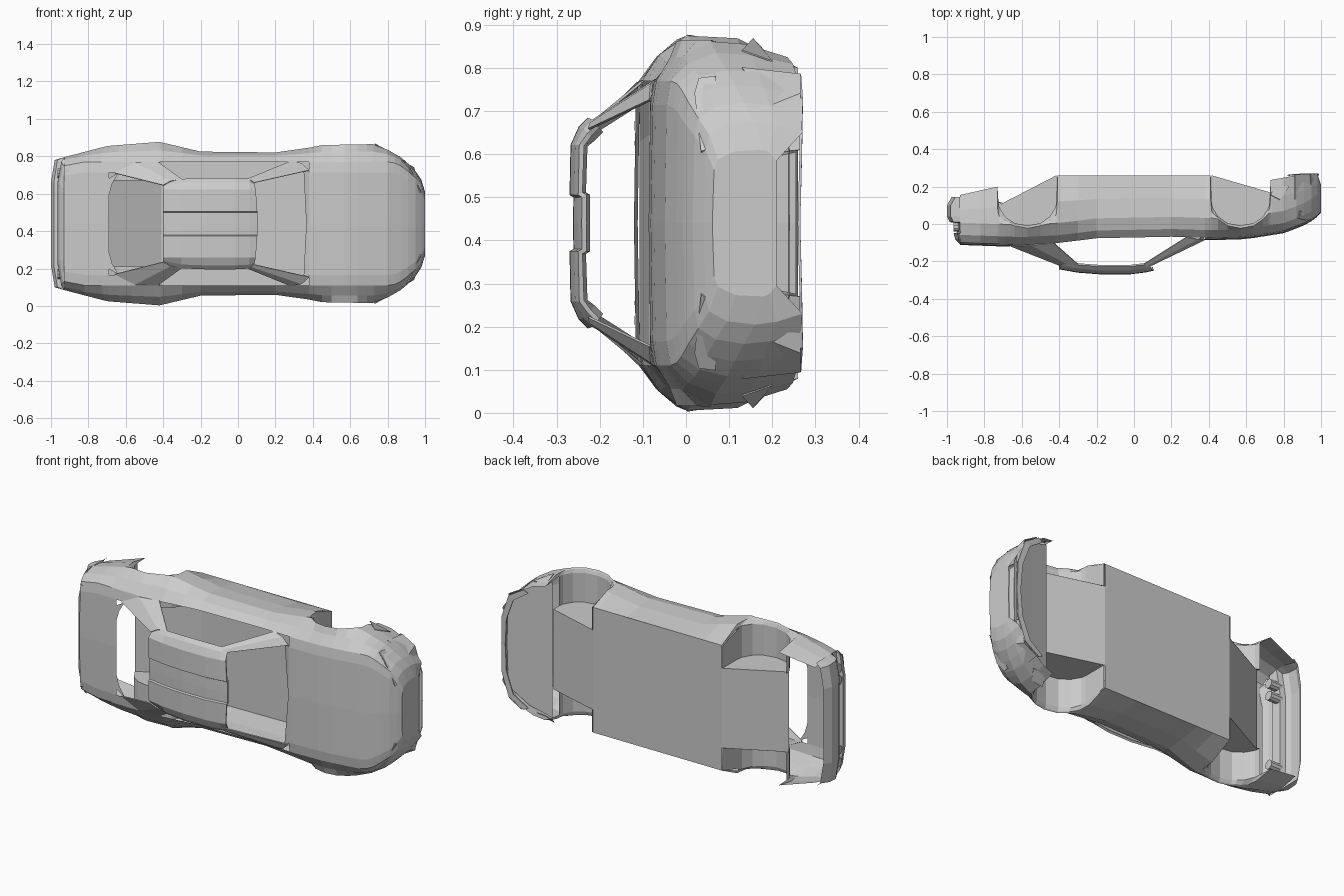
import bpy, bmesh, math
from mathutils import Matrix

if "Cube" in bpy.data.objects:
    bpy.data.objects.remove(bpy.data.objects["Cube"])

# The car lies on its side: length = x, car "up" = -y, car width = z (centre 0.44).
CZ = 0.44


def link(name, bm):
    me = bpy.data.meshes.new(name)
    bm.to_mesh(me)
    bm.free()
    ob = bpy.data.objects.new(name, me)
    bpy.context.collection.objects.link(ob)
    return ob


def make(name, polys, thick=0):
    """Mirrored part; polys hold points of (length, half width, height)."""
    bm = bmesh.new()
    for p in polys:
        bm.faces.new([bm.verts.new((x, -h, w)) for x, w, h in p])
    bmesh.ops.remove_doubles(bm, verts=bm.verts, dist=0.0005)
    bmesh.ops.dissolve_degenerate(bm, edges=bm.edges, dist=0.0004)
    bmesh.ops.recalc_face_normals(bm, faces=bm.faces)
    ob = link(name, bm)
    ob.location.z = CZ
    if thick:
        m = ob.modifiers.new("thickness", 'SOLIDIFY')
        m.thickness = thick
        m.offset = 0
    m = ob.modifiers.new("mirror", 'MIRROR')
    m.use_axis = (False, False, True)
    m.merge_threshold = 0.001


def strips(rows, skip=lambda i, j: False):
    return [[a[j], a[j + 1], b[j + 1], b[j]]
            for i, (a, b) in enumerate(zip(rows, rows[1:]))
            for j in range(len(a) - 1) if not skip(i, j)]


def lerp(keys, x):
    for (x0, v0), (x1, v1) in zip(keys, keys[1:]):
        if x <= x1:
            return v0 + (v1 - v0) * max(0, (x - x0) / (x1 - x0))
    return keys[-1][1]


# Plan half width, top line and wheel arch profiles
WIDTH = [(-.93, .355), (-.7, .415), (-.42, .437), (-.2, .385), (.25, .38), (.45, .42),
         (.72, .425), (.8, .395), (.87, .355), (.94, .295), (.98, .235), (1, .17)]
TOP = [(-.93, .108), (-.6, .12), (-.4, .11), (-.2, .085), (.2, .077), (.4, .083),
       (.6, .077), (.8, .045), (.9, .008), (.96, -.025), (1, -.065)]
ARCH = [(-.155, -.12), (-.15, -.09), (-.12, -.04), (-.07, -.005), (0, .008),
        (.07, -.005), (.12, -.04), (.15, -.09), (.155, -.12)]
REAR, FRONT = -.57, .57


def arch(c):
    return [(c + a, h) for a, h in ARCH]


BOTTOM = ([(-.93, -.155), (-.73, -.20)] + arch(REAR) + [(-.41, -.26), (.41, -.26)]
          + arch(FRONT) + [(.73, -.235), (.84, -.255), (.98, -.27), (1, -.21)])


def section(x):
    w, t, b = lerp(WIDTH, x), lerp(TOP, x), lerp(BOTTOM, x)
    s = max(t - .115, b + .014)
    e = min(w * .87, .33)
    low = w - .025
    if b < -.15:
        low = min(low, .385 if abs(x) > .5 else .36)
    return [(x, low, b), (x, w - .006, b + (s - b) * .55), (x, w, s),
            (x, (w + e) / 2 + .008, max(t - .05, s + .015)), (x, e, t - .009),
            (x, e * .83, t), (x, 0, t + .004)]


# Main shell, with the cabin left open
xs = sorted({x for x, _ in BOTTOM} | {-.82, -.66, -.3, -.2, .0, .2, .38, .8, .87, .91, .95})
rows = [section(x) for x in xs]


def cabin(i, j):
    m = (xs[i] + xs[i + 1]) / 2
    return (j == 5 and -.69 < m < .38) or (j == 4 and -.43 < m < .33)


body = strips(rows, cabin)
body.append(rows[-1] + [(1, 0, -.21)])
make("body_shell", body)

# Wheel wells: curved liner and inner wall
for name, c, f0, f1 in (("rear", REAR, -.10, -.26), ("front", FRONT, -.26, -.17)):
    outer = [(x, lerp(WIDTH, x) - .025, h) for x, h in arch(c)]
    inner = [(x, .23, h) for x, h in arch(c)]
    side = strips([outer, inner])
    side.append(inner + [(c + .155, .23, f1), (c - .155, .23, f0)])
    e = c + .155 if name == "rear" else c - .155
    side.append([(e, .23, -.12), (e, .40, -.12), (e, .36, -.26), (e, .23, -.26)])
    make(name + "_wheel_well", side)

# Floor pan
for name, pts in (("floor", [(-.41, .36, -.26), (.41, .36, -.26)]),
                  ("rear_floor", [(-.725, .23, -.10), (-.41, .23, -.26)]),
                  ("front_floor", [(.41, .23, -.26), (.725, .23, -.17)]),
                  ("nose_floor", [(.725, .39, -.18), (.85, .34, -.21), (.95, .26, -.235), (.99, .16, -.24)])):
    make(name, strips([[p, (p[0], 0, p[2])] for p in pts]))

# Roof with raised outer halves and a shallow central channel
roof = []
for x, h, w in ((-.4, .232, .215), (-.3, .25, .235), (-.17, .26, .24), (-.02, .259, .24),
                (.06, .249, .236), (.08, .24, .225)):
    k = .022 if x > .07 else 0
    roof.append([(x, w, h - .036), (x + k * .3, w - .02, h - .016), (x + k * .6, .18, h + .002),
                 (x + k, .068, h + .005), (x + k, .063, h - .004), (x + k, 0, h - .004)])
make("roof", strips(roof), thick=.012)

# Pillars
make("front_pillar", strips([[(.28, .332, .07), (.34, .322, .08), (.38, .285, .083)],
                             [(.05, .238, .215), (.07, .23, .222), (.085, .218, .225)]]), thick=.006)
make("rear_pillar", strips([[(-.43, .33, .1), (-.55, .325, .112), (-.66, .27, .118)],
                            [(-.3, .236, .214), (-.36, .226, .212), (-.4, .205, .22)]]), thick=.006)

# Rear window lower frame and windscreen cowl
make("rear_deck_lip", [[(-.71, .0, .121), (-.71, .15, .121), (-.695, .24, .118), (-.64, .27, .118),
                        (-.66, .26, .118), (-.69, .15, .121), (-.69, 0, .121)]])
make("cowl", [[(.38, 0, .086), (.38, .29, .083), (.35, .3, .078), (.365, 0, .06)]])

# Rear fascia: lip, recessed lamp band, bumper
fascia = []
for h, x, w in ((.108, -.93, .29), (.085, -.955, .315), (.05, -.965, .33), (.045, -.945, .33),
                (-.005, -.955, .335), (-.01, -.985, .34), (-.04, -1.0, .34),
                (-.10, -1.0, .335), (-.145, -.975, .33)):
    fascia.append([(-.93, lerp(WIDTH, -.93) - .06 * (h > .08), h), (x + .02, w, h),
                   (x, w * .65, h), (x, 0, h)])
make("rear_fascia", strips(fascia))

# Round rear lamps, two on each side, reaching back inside the shell
for s in (-1, 1):
    for w in (.20, .27):
        bm = bmesh.new()
        bmesh.ops.create_cone(bm, cap_ends=True, segments=10, radius1=.026, radius2=.026, depth=.07,
                              matrix=Matrix.Rotation(math.pi / 2, 4, 'Y'))
        link("rear_lamp", bm).location = (-.93, -.015, CZ + s * w)

# Nose: centre panel, grille, headlights, side intakes, splitter and canards
make("nose_panel", strips([[(.985, .145, -.05), (.985, 0, -.05)], [(1, .15, -.08), (1, 0, -.08)],
                           [(1, .145, -.17), (1, 0, -.17)], [(.975, .14, -.19), (.98, 0, -.19)]]))
make("grille", [[(.975, .15, -.185), (.98, 0, -.185), (.97, 0, -.255), (.965, .165, -.255)]])
make("headlight", [[(.975, .165, -.035), (.915, .30, -.02), (.877, .335, -.03),
                    (.885, .34, -.068), (.985, .18, -.075)]], thick=.006)
make("intake_fin", strips([[(.985, .16, -.18), (.965, .17, -.265)],
                           [(.945, .27, -.19), (.94, .3, -.265)],
                           [(.86, .36, -.13), (.86, .345, -.265)]]), thick=.004)
make("splitter", strips([[(.99, 0, -.262), (.965, 0, -.262)], [(.985, .16, -.266), (.955, .15, -.266)],
                         [(.94, .29, -.268), (.91, .27, -.268)], [(.85, .345, -.264), (.82, .33, -.26)]]),
     thick=.006)
make("canard", [[(.73, .428, -.155), (.78, .4, -.13), (.83, .375, -.2), (.75, .38, -.2)]], thick=.003)
